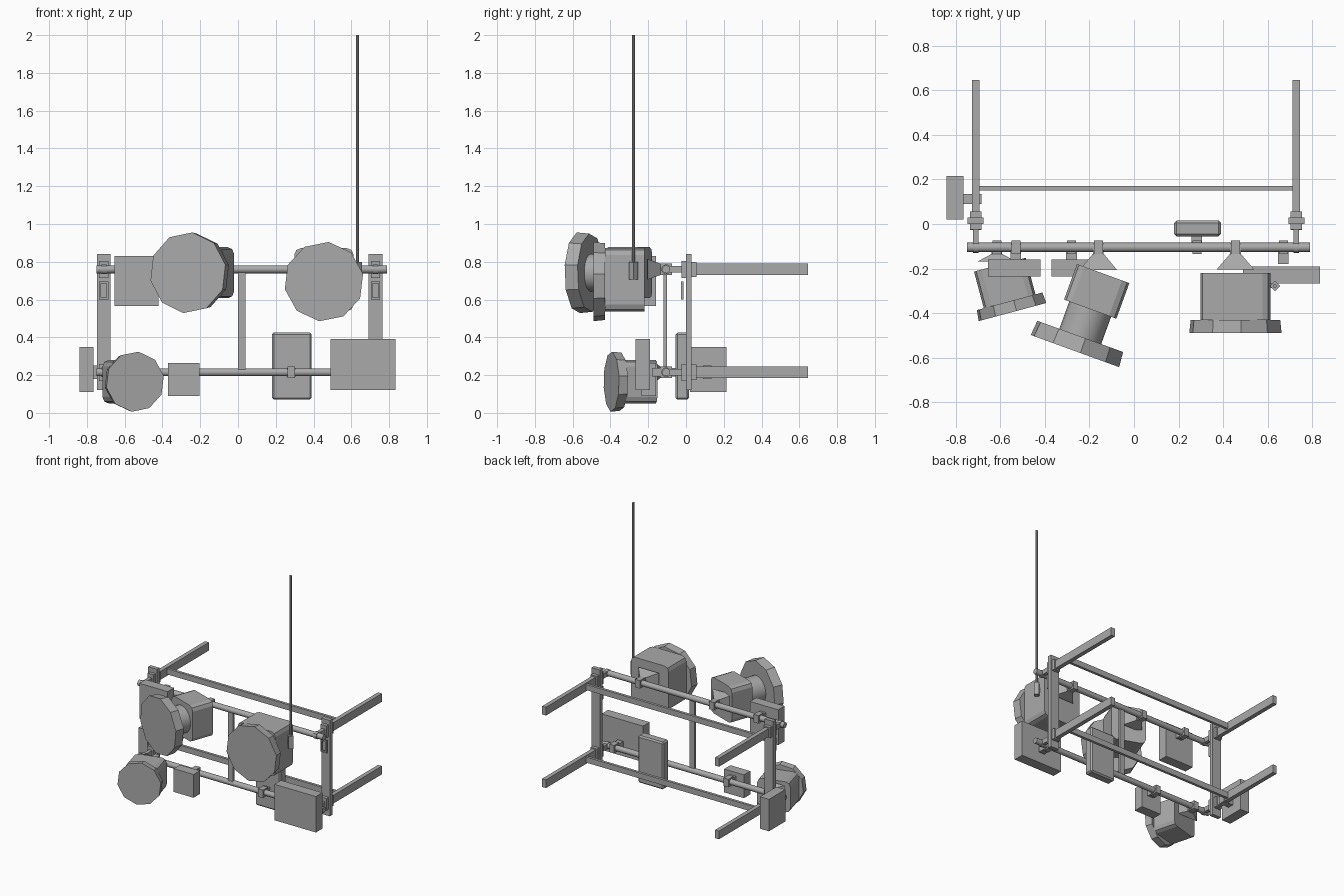
import bpy, bmesh, math
from mathutils import Matrix, Vector

cube = bpy.data.objects.get("Cube")
if cube:
    bpy.data.objects.remove(cube)

grey = bpy.data.materials.new("plain grey")
grey.use_nodes = True
grey.diffuse_color = (0.4, 0.4, 0.4, 1)
grey.node_tree.nodes["Principled BSDF"].inputs["Base Color"].default_value = (0.4, 0.4, 0.4, 1)


def finish(name, bm, matrix=None, smooth=False):
    if matrix:
        bm.transform(matrix)
    bmesh.ops.recalc_face_normals(bm, faces=bm.faces)
    mesh = bpy.data.meshes.new(name)
    bm.to_mesh(mesh)
    bm.free()
    mesh.materials.append(grey)
    obj = bpy.data.objects.new(name, mesh)
    bpy.context.collection.objects.link(obj)
    if smooth:
        bpy.ops.object.select_all(action='DESELECT')
        obj.select_set(True)
        bpy.context.view_layer.objects.active = obj
        bpy.ops.object.shade_smooth_by_angle(angle=math.radians(32))
    return obj


def box(name, x, y, z, matrix=None, bevel=0, axis=None):
    """Box from (min, max) pairs; bevels edges along one axis, or all."""
    bm = bmesh.new()
    bmesh.ops.create_cube(bm, size=1)
    for v in bm.verts:
        v.co = [(a + b) / 2 + c * (b - a) for (a, b), c in zip((x, y, z), v.co)]
    if bevel:
        edges = [e for e in bm.edges if axis is None
                 or abs((e.verts[0].co - e.verts[1].co).normalized()[axis]) > 0.9]
        bmesh.ops.bevel(bm, geom=edges, offset=bevel, segments=2 if axis == 1 else 1,
                        profile=0.5, affect='EDGES')
    return finish(name, bm, matrix)


def rod(name, start, end, r1, r2=None, sides=12, matrix=None, spin=0, smooth=True):
    start, end = Vector(start), Vector(end)
    d = end - start
    bm = bmesh.new()
    bmesh.ops.create_cone(bm, cap_ends=True, segments=sides, radius1=r1,
                          radius2=r1 if r2 is None else r2, depth=d.length)
    place = Matrix.Translation((start + end) / 2) @ d.to_track_quat('Z', 'Y').to_matrix().to_4x4()
    bm.transform(place @ Matrix.Rotation(spin, 4, 'Z'))
    return finish(name, bm, matrix, smooth)


def span(c, h):
    return (c - h, c + h)


PIPE_Y = -0.105
HIGH, LOW = 0.76, 0.215

# Frame: posts, rearward arms, clamps and slot plates
for side, x in (("right", -0.71), ("left", 0.728)):
    box(f"{side}_post", span(x, 0.036), (0, 0.03), (0.12, 0.84))
    for level, z in (("upper", HIGH), ("lower", LOW)):
        box(f"{side}_{level}_arm", span(x, 0.016), (0.03, 0.645), span(z, 0.031))
        box(f"{side}_{level}_front_clamp", span(x, 0.025), (-0.025, 0), span(z, 0.045))
        box(f"{side}_{level}_back_clamp", span(x, 0.026), (0.03, 0.055), span(z, 0.04))
        box(f"{side}_{level}_pipe_bracket", span(x, 0.013), (-0.125, 0), span(z, 0.018))
        rod(f"{side}_{level}_pipe_collar", (x - 0.013, PIPE_Y, z), (x + 0.013, PIPE_Y, z), 0.026)
    for dx in (-0.02, 0.02):
        box(f"{side}_slot_upright", span(x + dx, 0.005), (-0.026, -0.014), (0.6, 0.695))
    for z in (0.605, 0.69):
        box(f"{side}_slot_end", span(x, 0.025), (-0.026, -0.014), span(z, 0.005))

# Horizontal pipes, back cross bars and centre strut
for level, z in (("upper", HIGH), ("lower", LOW)):
    rod(f"{level}_pipe", (-0.75, PIPE_Y, z), (0.79, PIPE_Y, z), 0.021)
    box(f"{level}_cross_bar", (-0.7, 0.72), (0.15, 0.17), span(z, 0.021))
box("centre_strut", (0, 0.04), (-0.118, -0.1), (LOW, HIGH))


# Equipment boxes with their pipe clamps
def pipe_clamp(name, x, z, y_end):
    box(name + "_clamp", span(x, 0.02), span(PIPE_Y, 0.03), span(z, 0.03))
    box(name + "_stub", span(x, 0.024), sorted((y_end, PIPE_Y)), span(z, 0.022))


box("upper_equipment_box", (-0.655, -0.42), (-0.235, -0.16), (0.565, 0.83))
pipe_clamp("upper_equipment_box", -0.53, HIGH, -0.17)
box("small_equipment_box", (-0.37, -0.205), (-0.235, -0.16), (0.09, 0.265))
pipe_clamp("small_equipment_box", -0.28, LOW, -0.17)
box("lower_left_equipment_box", (0.49, 0.835), (-0.268, -0.19), (0.12, 0.39))
pipe_clamp("lower_left_equipment_box", 0.67, LOW, -0.18)
box("rear_equipment_box", (0.18, 0.39), (-0.055, 0.015), (0.07, 0.425), bevel=0.01)
pipe_clamp("rear_equipment_box", 0.282, LOW, -0.05)
box("side_equipment_box", (-0.84, -0.765), (0.02, 0.215), (0.11, 0.35))
box("side_equipment_stub", (-0.77, -0.685), (0.09, 0.135), span(LOW, 0.036))


# Dish units: faceted drum, box housing, tapered mount
def dish(name, front, turn, radius, rim, gap, depth, half_w, half_h, clamp_x, pipe_z, lift=0):
    m = Matrix.Translation(front) @ Matrix.Rotation(math.radians(turn), 4, 'Z')
    rod(name + "_drum", (0, 0, 0), (0, rim, 0), radius, radius * 0.97, 10, m, 0.12, False)
    if gap:
        rod(name + "_neck", (0, rim, 0), (0, rim + gap, 0), 0.1, sides=20, matrix=m)
    y = rim + gap
    box(name + "_housing", span(0, half_w), (y, y + depth), span(lift, half_h), m, 0.035, 1)
    # Mount tapers from the housing back towards the pipe
    bm = bmesh.new()
    bmesh.ops.create_cube(bm, size=2)
    back = front[1] + (y + depth) * math.cos(math.radians(turn)) + 0.015
    for v in bm.verts:
        near = v.co.y > 0
        v.co = (clamp_x + v.co.x * (0.025 if near else 0.085),
                -0.135 if near else back,
                pipe_z + v.co.z * (0.03 if near else 0.055))
    finish(name + "_mount", bm)
    pipe_clamp(name, clamp_x, pipe_z, -0.145)


dish("upper_right_dish", (-0.265, -0.57, 0.742), -20, 0.215, 0.07, 0.13, 0.17,
     0.125, 0.135, -0.16, HIGH)
dish("upper_left_dish", (0.455, -0.49, 0.695), 0, 0.211, 0.06, 0, 0.21,
     0.157, 0.167, 0.455, HIGH, 0.01)
dish("lower_right_dish", (-0.545, -0.395, 0.165), 15, 0.16, 0.05, 0, 0.17,
     0.12, 0.115, -0.615, LOW)

# Whip antenna on its square base
rod("antenna_base", (0.632, -0.278, 0.705), (0.632, -0.278, 0.8), 0.024, sides=4, smooth=False)
rod("antenna", (0.632, -0.278, 0.78), (0.632, -0.278, 2), 0.008, sides=8)
box("antenna_bracket", (0.59, 0.632), span(-0.278, 0.01), (0.73, 0.77))
